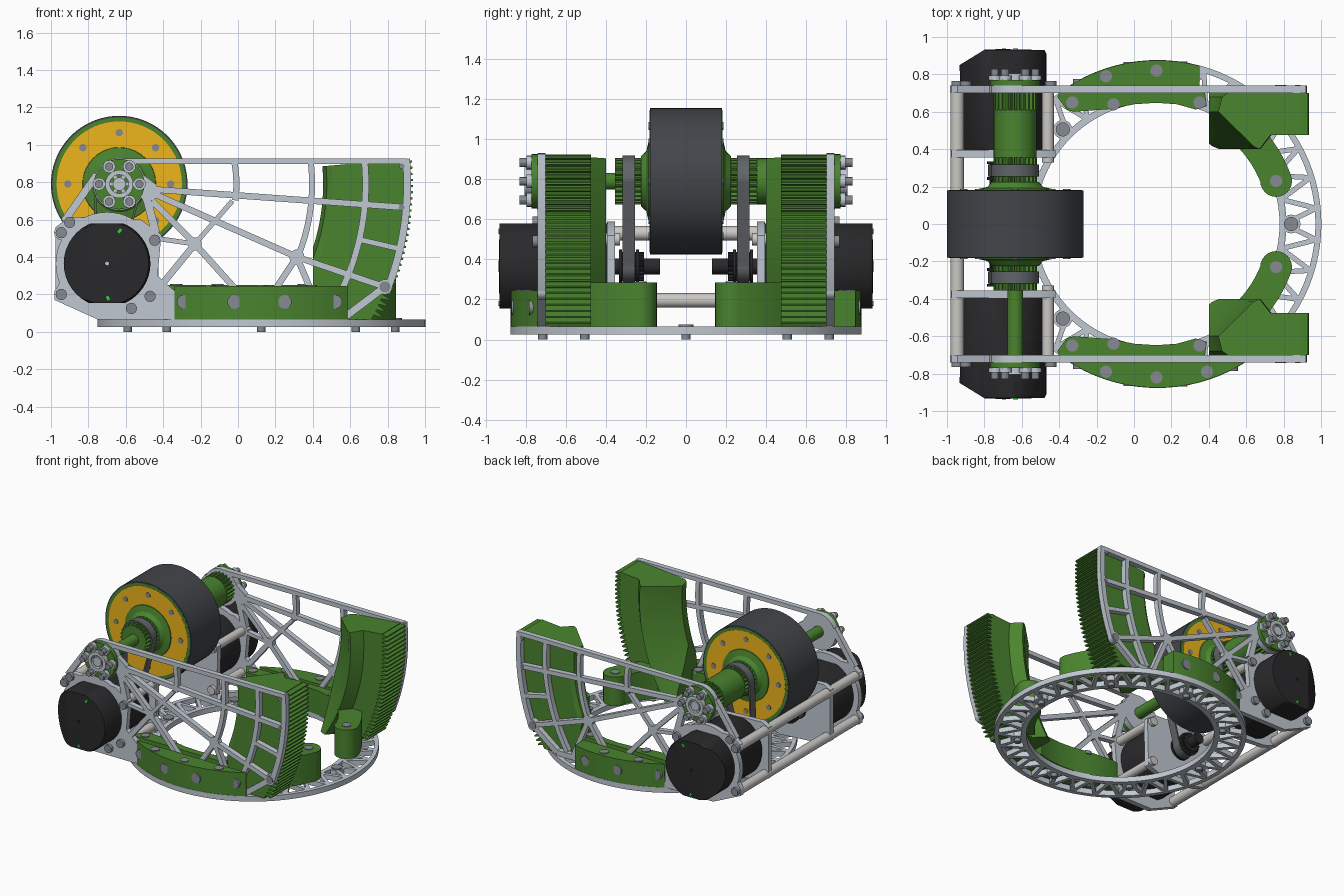
import bpy, bmesh
from math import sin, cos, radians, pi, hypot

if "Cube" in bpy.data.objects:
    bpy.data.objects.remove(bpy.data.objects["Cube"])

def material(name, rgb):
    m = bpy.data.materials.new(name)
    m.diffuse_color = (*rgb, 1)
    m.use_nodes = True
    m.node_tree.nodes["Principled BSDF"].inputs["Base Color"].default_value = m.diffuse_color
    return m

GREEN = material("green", (.068, .23, .028))
YELLOW = material("yellow", (.85, .46, .012))
BLACK = material("black", (.022, .022, .024))
RUBBER = material("rubber", (.055, .06, .068))
BELT = material("belt", (.12, .13, .14))
STEEL = material("steel", (.53, .58, .64))
ROD = material("rod", (.6, .58, .56))
BOLT = material("bolt", (.24, .26, .29))
LIME = material("lime", (.02, .7, .03))

def finish(name, bm, mat):
    bmesh.ops.recalc_face_normals(bm, faces=bm.faces)
    me = bpy.data.meshes.new(name)
    bm.to_mesh(me)
    bm.free()
    ob = bpy.data.objects.new(name, me)
    bpy.context.collection.objects.link(ob)
    me.materials.append(mat)
    return ob

def prisms(name, mat, axis, pieces):
    """Each piece is (outline, start, end), extruded along axis y or z."""
    bm = bmesh.new()
    put = (lambda p, t: (p[0], t, p[1])) if axis == 'y' else (lambda p, t: (p[0], p[1], t))
    for pts, a, b in pieces:
        lo = [bm.verts.new(put(p, a)) for p in pts]
        hi = [bm.verts.new(put(p, b)) for p in pts]
        bm.faces.new(lo)
        bm.faces.new(hi)
        for i in range(len(pts)):
            j = (i + 1) % len(pts)
            bm.faces.new((lo[i], lo[j], hi[j], hi[i]))
    return finish(name, bm, mat)

def arc(c, r, a0, a1, n=24):
    return [(c[0] + r * cos(radians(a0 + (a1 - a0) * i / n)),
             c[1] + r * sin(radians(a0 + (a1 - a0) * i / n))) for i in range(n + 1)]

def at(c, r, a):
    return arc(c, r, a, a, 1)[0]

def circle(c, r, n=24):
    return arc(c, r, 0, 360, n)[:-1]

def band(c, r0, r1, a0, a1, n=24):
    return arc(c, r0, a0, a1, n) + arc(c, r1, a1, a0, n)

def bar(p, q, w):
    dx, dy = q[0] - p[0], q[1] - p[1]
    k = w / 2 / hypot(dx, dy)
    x, y = -dy * k, dx * k
    return [(p[0] + x, p[1] + y), (q[0] + x, q[1] + y), (q[0] - x, q[1] - y), (p[0] - x, p[1] - y)]

def gear(c, r0, r1, n):
    return [(c[0] + r * cos(2 * pi * (i + o) / n), c[1] + r * sin(2 * pi * (i + o) / n))
            for i in range(n) for o, r in ((0, r0), (.25, r1), (.5, r1), (.75, r0))]

def sweep(name, mat, c, section, a0, a1, n, cuts=()):
    """Turn a closed (radius, y) section about the y axis through c, then trim by planes."""
    bm = bmesh.new()
    full = abs(a1 - a0) == 360
    rings = []
    for i in range(n if full else n + 1):
        a = radians(a0 + (a1 - a0) * i / n)
        rings.append([bm.verts.new((c[0] + r * cos(a), y, c[1] + r * sin(a))) for r, y in section])
    for i in range(n):
        A, B = rings[i], rings[(i + 1) % len(rings)]
        for j in range(len(section)):
            k = (j + 1) % len(section)
            bm.faces.new((A[j], A[k], B[k], B[j]))
    if not full:
        bm.faces.new(rings[0])
        bm.faces.new(rings[-1])
    for co, no in cuts:
        bmesh.ops.bisect_plane(bm, geom=bm.verts[:] + bm.edges[:] + bm.faces[:], plane_co=co,
                               plane_no=no, clear_inner=True)
        bmesh.ops.holes_fill(bm, edges=[e for e in bm.edges if e.is_boundary])
    return finish(name, bm, mat)

H, M, C = (-.635, .79), (-.70, .365), (.125, 0)   # flywheel axis, motor axis, ring centre

# base ring: two rims, zigzag truss and bolt bosses
ring = [(band(C, r0, r1, a, a + 180, 48), .025, .065)
        for r0, r1 in ((.653, .69), (.845, .877)) for a in (0, 180)]
for i in range(32):
    p = lambda r, k: at(C, r, k * 11.25)
    ring += [(bar(p(.675, i), p(.855, i + .5), .027), .026, .064),
             (bar(p(.855, i + .5), p(.675, i + 1), .027), .026, .064)]
ring_bolts = [at(C, .715, k * 45) for k in range(8)]
ring += [(circle(p, .05), .0255, .066) for p in ring_bolts]
prisms("base_ring", STEEL, 'z', ring)
prisms("base_ring_bolts", BOLT, 'z', [(circle(p, .023, 16), 0, .026) for p in ring_bolts] +
       [(circle(p, .038, 16), .066, .075) for p in ring_bolts])

# flywheel: tyre, rim, discs
sweep("flywheel_tyre", RUBBER, H, [(.335, -.18), (.365, -.18), (.365, .18), (.335, .18)], 0, 360, 72)
prisms("flywheel_core", GREEN, 'y', [(circle(H, .356, 64), -.181, .181)])
prisms("flywheel_discs", YELLOW, 'y', [(circle(H, .335, 64), -.182, .182)])
prisms("axle", STEEL, 'y', [(circle(H, .035), -.8, .8)])
prisms("cross_rods", ROD, 'y', [(circle(p, .036), -.7, .7) for p in ((-.945, .53), (-.945, .195))])

# side plate outline pieces
N, K = (.315, .40), (-.23, .47)
struts = [((-.635, .912), (.905, .912), .032), ((-.5, .765), (.895, .665), .034),
          ((-.5, .76), N, .034), (N, (.785, .24), .034), ((-.46, .70), K, .034),
          ((-.03, .70), K, .026), (K, (-.45, .2), .036), (K, (.12, .08), .034),
          (K, (-.44, .5), .026), (N, (.1, .08), .034), (N, (.45, .08), .034),
          ((.785, .24), (.58, .085), .04), ((-.75, .085), (.58, .085), .04),
          ((-.93, .59), (-.755, .84), .04), ((-.44, .53), (-.50, .76), .045),
          (at(H, 1.315, -13), at(H, 1.54, -13), .03)]
outlines = [bar(*s) for s in struts]
outlines += [band(H, .61, .643, -8, 10), band(H, 1.015, 1.047, -24, 6.5), band(H, 1.30, 1.335, -31, 5),
             band(H, 1.52, 1.56, -21, 5), circle(H, .14, 32), circle((.785, .24), .04),
             circle(N, .04), circle(K, .035),
             [(-.6, .91), (-.44, .79), (-.41, .73), (-.50, .68)],
             band(M, .2, .275, 0, 180), band(M, .2, .275, 180, 360),
             [(-.975, .56), (-.9, .615), (-.52, .6), (-.41, .52), (-.43, .3), (-.34, .22),
              (-.34, .066), (-.75, .066), (-.98, .17), (-.98, .22), (-.93, .3), (-.93, .45)]]
outlines += [circle(p, .038) for p in ((-.945, .53), (-.945, .2), (-.445, .5))]
plate_bolts = [(-.945, .53), (-.945, .2), (-.57, .125), (-.47, .19), (-.9, .585), (-.445, .49)]
rack_screws = [(.785, .24), (.875, .885), (.875, .665)]
hub_bolts = [at(H, .108, 60 * k) for k in range(6)]

for s, side in ((1, "back"), (-1, "front")):
    Y = lambda pts, a, b: (pts, a * s, b * s)
    flip = lambda pts: [(x, y * s) for x, y in pts]
    prisms(side + "_side_plate", STEEL, 'y', [Y(o, .70, .74) for o in outlines])
    prisms(side + "_plate_bolts", BOLT, 'y', [Y(circle(p, .03, 16), .74, .765) for p in plate_bolts] +
           [Y(circle(p, r, 16), .735, .743) for p, r in zip(rack_screws, (.03, .015, .015))])

    # curved gear rack with teeth
    sec = [(1.14, .70), (1.11, .68), (1.09, .60), (1.28, .415), (1.31, .40), (1.37, .475), (1.53, .475), (1.53, .70)]
    sweep(side + "_rack_body", GREEN, H, [(r, y * s) for r, y in sec], 5, -45, 40,
          [((0, 0, .065), (0, 0, 1)), ((.40, 0, 0), (1, 0, 0))])
    teeth, step = [], radians(1.2)
    for i in range(27):
        a = radians(4.4) - i * step
        teeth.append(Y([(H[0] + r * cos(a + t * step), H[1] + r * sin(a + t * step))
                        for r, t in ((1.52, -.42), (1.57, -.15), (1.57, .15), (1.52, .42))], .475, .70))
    prisms(side + "_rack_teeth", GREEN, 'y', teeth)
    foot = (.76, .23)
    prisms(side + "_rack_foot", GREEN, 'z', [(flip(band(C, .595, .76, 20, 46)), .065, .285),
                                             (flip(circle(foot, .085)), .065, .285)])

    # lower guard either side of the plate; the back one is shorter
    outer = arc(C, .875, 58 if s < 0 else 75, 122, 24)
    outer += [(-.33, .74), (outer[0][0], .74)]
    inner = [(.38, .70), (.39, .63), (.33, .612), (.23, .64), (.12, .648), (0, .64), (-.12, .615),
             (-.32, .60), (-.36, .61), (-.41, .68), (-.40, .70)]
    prisms(side + "_lower_guard", GREEN, 'z', [(flip(outer), .065, .245), (flip(inner), .065, .25)])
    tops = [(-.33, .65, .25), (-.11, .64, .25), (.35, .65, .25), (-.15, .79, .245), (.12, .82, .245),
            (.76, .23, .285)] + ([(.39, .79, .245)] if s < 0 else [])
    prisms(side + "_guard_bolts", BOLT, 'z', [(flip(circle((x, y), .033, 16)), z - .02, z + .005) for x, y, z in tops])
    face = []
    for x in (-.29, -.02, .25, .52)[:4 if s < 0 else 3]:
        y = (.875 ** 2 - (x - .125) ** 2) ** .5
        face.append(Y(circle((x, .16), .037, 16), y - .05, y + .004))
    prisms(side + "_guard_face_bolts", BOLT, 'y', face)

    # motor (flattened top and bottom, one chamfered corner), bracket and standoffs
    sweep(side + "_motor", BLACK, M, [(r, y * s) for r, y in
          ((.01, .39), (.22, .39), (.23, .41), (.232, .91), (.222, .93), (.01, .935))], 0, 360, 40,
          [((0, 0, .155), (0, 0, 1)), ((0, 0, .578), (0, 0, -1)), ((-.932, .85 * s, 0), (.08, -.13 * s, 0))])
    prisms(side + "_motor_light", LIME, 'y', [Y(bar((-.64, .53), (-.625, .55), .015), .85, .937),
                                              Y(bar((-.69, .17), (-.70, .19), .015), .85, .937)])
    prisms(side + "_motor_bracket", STEEL, 'y', [Y([(-.975, .56), (-.92, .59), (-.5, .57), (-.42, .52),
           (-.43, .15), (-.55, .11), (-.85, .13), (-.975, .17)], .355, .395)])
    prisms(side + "_standoffs", ROD, 'y', [Y(circle(p, .032), .33, .70) for p in ((-.46, .5), (-.46, .185))])

    # belt drive
    prisms(side + "_motor_pulley", BLACK, 'y', [Y(circle(M, .04), .13, .36),
           Y(gear(M, .062, .072, 18), .21, .33), Y(circle(M, .085), .235, .25), Y(circle(M, .085), .32, .335)])
    loop = arc(H, .128, 0, 180) + arc(M, .08, 180, 360)
    core = arc(H, .116, 180, 0) + arc(M, .068, 0, -180)
    left = [loop[24], loop[25], core[-1], core[0]]
    right = [loop[0], core[24], core[25], loop[-1]]
    prisms(side + "_belt", BELT, 'y', [Y(o, .255, .317) for o in
           (band(H, .116, .128, 0, 180), band(M, .068, .08, 180, 360), left, right)])

    # hub cone, pulley and outer spacer on the flywheel axle
    sweep(side + "_hub_cone", GREEN, H, [(r, y * s) for r, y in
          ((.02, .17), (.20, .17), (.195, .188), (.15, .198), (.125, .225), (.02, .225))], 0, 360, 40)
    hub = [Y(gear(H, .1, .116, 24), .22, .355)]
    if s > 0:
        hub += [Y(circle(H, .115, 32), .355, .61), Y(gear(H, .1, .116, 24), .61, .70)]
    else:
        hub += [Y(circle(H, .042), .35, .70)]
    prisms(side + "_axle_sleeve", GREEN, 'y', hub)
    prisms(side + "_bearing_housing", GREEN, 'y', [Y(circle(H, .135, 32), .735, .77)])
    prisms(side + "_bearing_cap", STEEL, 'y',
           [Y(band(H, .05, .075, a, a + 180), .77, .805) for a in (0, 180)] +
           [Y(bar(H, p, .022), .77, .79) for p in hub_bolts] + [Y(circle(p, .034, 16), .77, .795) for p in hub_bolts])
    prisms(side + "_bearing_bolts", BOLT, 'y', [Y(circle(p, .022, 12), .79, .83) for p in hub_bolts])
    prisms(side + "_flywheel_bolts", BOLT, 'y', [Y(circle(at(H, .275, 45 * k), .02, 12), .17, .186) for k in range(8)])

bpy.ops.object.select_all(action='SELECT')
bpy.context.view_layer.objects.active = bpy.context.selected_objects[0]
bpy.ops.object.shade_smooth_by_angle(angle=radians(30))
